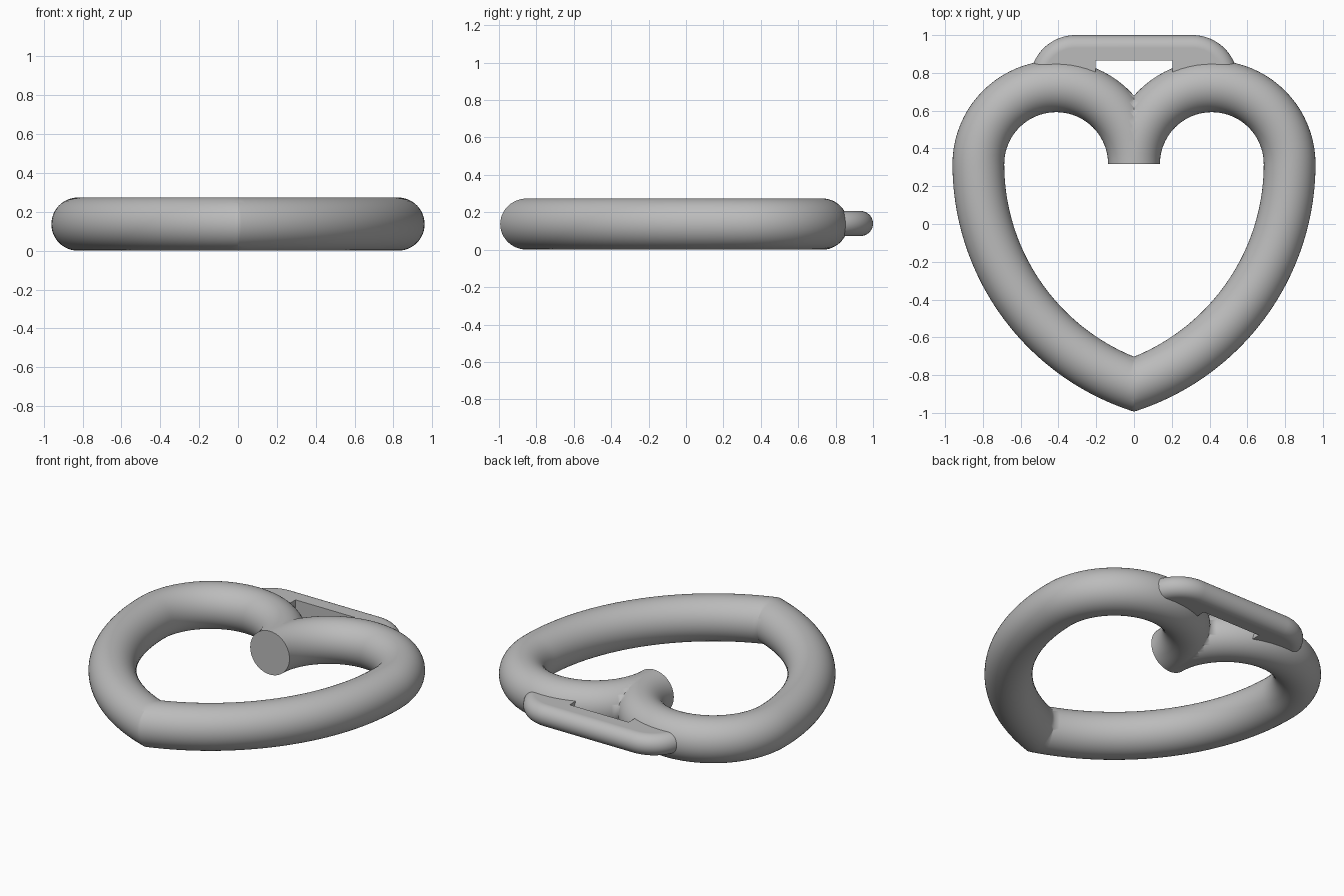
import bpy, bmesh
from math import sin, cos, pi, radians
from mathutils import Vector

cube = bpy.data.objects.get("Cube")
if cube:
    bpy.data.objects.remove(cube)

TUBE = 0.137                      # tube radius, also its centre height
LOBE_X, LOBE_Y = 0.412, 0.317     # centre of each upper lobe
SIDE_R = 1.237                    # radius of the long lower sides
BAR = 0.067                       # radius of the hanger bar

grey = bpy.data.materials.new("plain grey")
grey.use_nodes = True
grey.diffuse_color = (0.5, 0.5, 0.5, 1)
grey.node_tree.nodes["Principled BSDF"].inputs["Base Color"].default_value = (0.5, 0.5, 0.5, 1)


def arc(cx, cy, r, start, end, steps):
    """Points on an arc, angles in degrees."""
    angles = [radians(start + (end - start) * i / steps) for i in range(steps + 1)]
    return [Vector((cx + r * cos(a), cy + r * sin(a), 0)) for a in angles]


def sweep(bm, path, radius, height, sides):
    """Capped round tube along a flat path."""
    rings = []
    for i, p in enumerate(path):
        t = (path[min(i + 1, len(path) - 1)] - path[max(i - 1, 0)]).normalized()
        side = Vector((t.y, -t.x, 0))
        if i == 0 or i == len(path) - 1:      # square ends
            side = Vector((round(side.x), round(side.y), 0)) if abs(side.x) > 0.99 else side
        ring = []
        for k in range(sides):
            a = 2 * pi * k / sides
            ring.append(bm.verts.new(p + side * radius * cos(a)
                                     + Vector((0, 0, height + radius * sin(a)))))
        rings.append(ring)
    for a, b in zip(rings, rings[1:]):
        for k in range(sides):
            n = (k + 1) % sides
            bm.faces.new((a[k], a[n], b[n], b[k]))
    bm.faces.new(rings[0])
    bm.faces.new(rings[-1])


def finish(bm, name):
    """Cut at the middle plane, mirror and shade."""
    bmesh.ops.recalc_face_normals(bm, faces=bm.faces)
    bmesh.ops.bisect_plane(bm, geom=bm.verts[:] + bm.edges[:] + bm.faces[:],
                           plane_co=(0, 0, 0), plane_no=(1, 0, 0), clear_inner=True)
    mesh = bpy.data.meshes.new(name)
    bm.to_mesh(mesh)
    bm.free()
    obj = bpy.data.objects.new(name, mesh)
    bpy.context.collection.objects.link(obj)
    mesh.materials.append(grey)
    mirror = obj.modifiers.new("mirror", 'MIRROR')
    mirror.merge_threshold = 0.0005
    bpy.ops.object.select_all(action='DESELECT')
    obj.select_set(True)
    bpy.context.view_layer.objects.active = obj
    bpy.ops.object.shade_smooth_by_angle(angle=radians(30))
    return obj


# Heart ring: half circle lobe, then the long side down past the tip
bm = bmesh.new()
lobe = arc(LOBE_X, LOBE_Y, LOBE_X, 180, 0, 40)
side = arc(2 * LOBE_X - SIDE_R, LOBE_Y, SIDE_R, 0, -77, 44)
sweep(bm, lobe + side[1:], TUBE, TUBE, 48)
finish(bm, "heart_ring")

# Hanger bar: rounded outer rim
corner = arc(0.31, 0.76, 0.24 - BAR, 0, 90, 16)
start, end = Vector((corner[0].x, 0.73, 0)), Vector((-0.1, corner[-1].y, 0))
bm = bmesh.new()
sweep(bm, [start] + corner + [end], BAR, 0.14, 32)
finish(bm, "hanger_rim")

# Hanger bar: flat inner web with the square slot
bm = bmesh.new()
outline = [start] + corner + [end, Vector((-0.1, 0.865, 0)),
                              Vector((0.205, 0.865, 0)), Vector((0.205, 0.73, 0))]
base = bm.faces.new([bm.verts.new(p + Vector((0, 0, 0.14 - BAR))) for p in outline])
top = bmesh.ops.extrude_face_region(bm, geom=[base])
bmesh.ops.translate(bm, vec=(0, 0, 2 * BAR),
                    verts=[g for g in top["geom"] if isinstance(g, bmesh.types.BMVert)])
finish(bm, "hanger_web")
